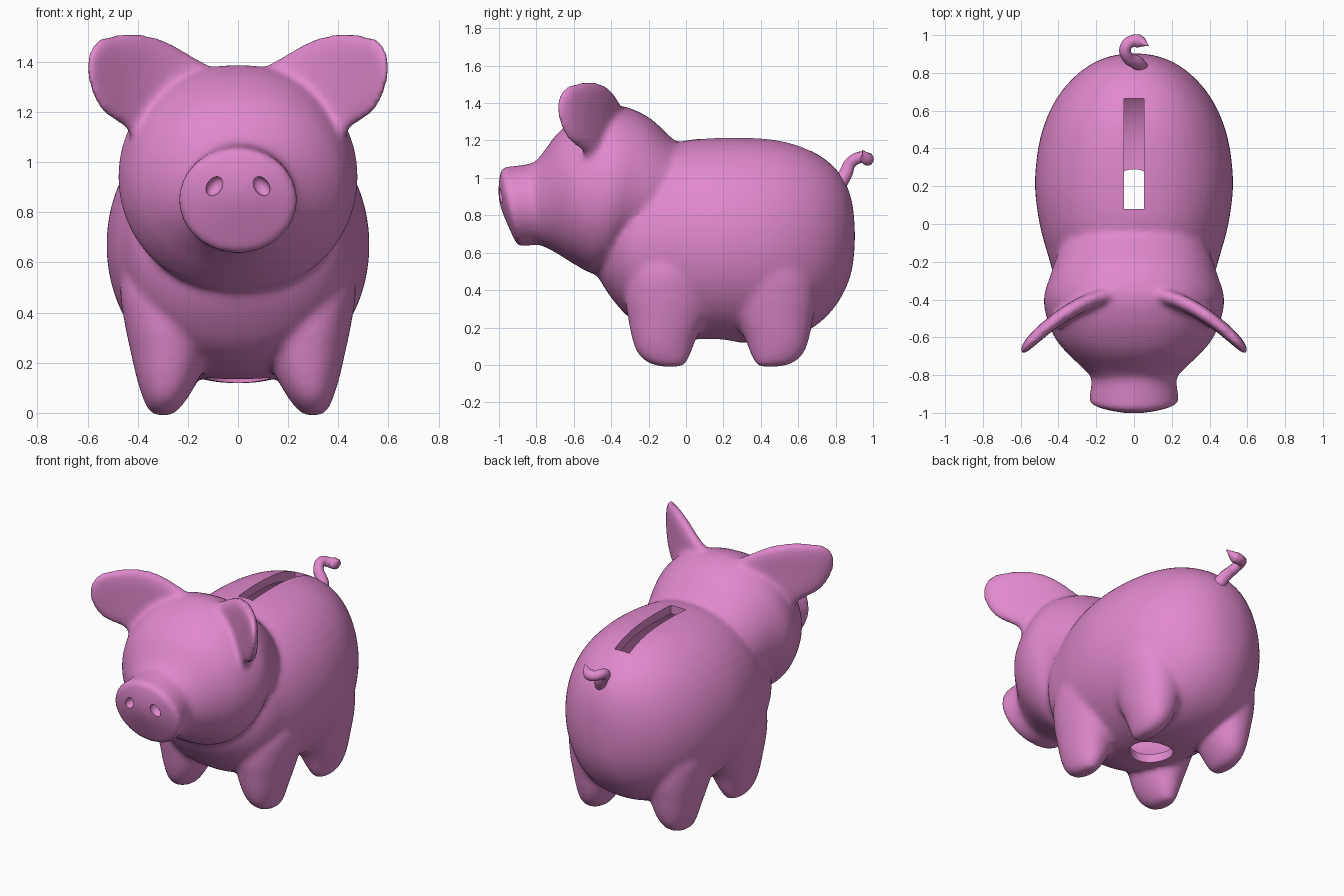
import bpy, bmesh
from math import sin, cos, pi, radians
from mathutils import Vector

if "Cube" in bpy.data.objects:
    bpy.data.objects.remove(bpy.data.objects["Cube"])

pink = bpy.data.materials.new("pink_glaze")
pink.diffuse_color = (0.75, 0.25, 0.61, 1)
pink.use_nodes = True
pink.node_tree.nodes["Principled BSDF"].inputs["Base Color"].default_value = pink.diffuse_color


def spline(rows, steps, closed=False):
    """Catmull-Rom interpolation through rows of numbers."""
    n, out = len(rows), []
    pick = (lambda i: rows[i % n]) if closed else (lambda i: rows[max(0, min(n - 1, i))])
    for i in range(n if closed else n - 1):
        quad = [pick(i + k) for k in (-1, 0, 1, 2)]
        for s in range(steps):
            t = s / steps
            out.append([0.5 * (2 * b + (c - a) * t + (2 * a - 5 * b + 4 * c - d) * t * t
                               + (3 * b - a - 3 * c + d) * t ** 3) for a, b, c, d in zip(*quad)])
    return out if closed else out + [list(rows[-1])]


def ring(row, power=0.9, segs=48):
    """Oval through two side-view points (y, z) with a half width and x centre."""
    ty, tz, by, bz, hw, xc = row
    pts = []
    for i in range(segs):
        c, s = cos(2 * pi * i / segs), sin(2 * pi * i / segs)
        x = xc + hw * abs(s) ** power * (1 if s >= 0 else -1)
        pts.append(Vector((x, (ty + by) / 2 + c * (ty - by) / 2, (tz + bz) / 2 + c * (tz - bz) / 2)))
    return pts


def loft(bm, rings):
    loops = [[bm.verts.new(p) for p in r] for r in rings]
    n = len(loops[0])
    for a, b in zip(loops, loops[1:]):
        for i in range(n):
            bm.faces.new((a[i], a[(i + 1) % n], b[(i + 1) % n], b[i]))
    bm.faces.new(loops[0])
    bm.faces.new(loops[-1])


def finish(bm, name):
    bmesh.ops.recalc_face_normals(bm, faces=bm.faces[:])
    me = bpy.data.meshes.new(name)
    bm.to_mesh(me)
    bm.free()
    ob = bpy.data.objects.new(name, me)
    bpy.context.collection.objects.link(ob)
    return ob


def cut(ob, cutter):
    cutter.hide_render = True
    m = ob.modifiers.new("cut", "BOOLEAN")
    m.operation, m.solver, m.object = "DIFFERENCE", "EXACT", cutter


def bake(ob, angle=40):
    bpy.ops.object.select_all(action="DESELECT")
    ob.select_set(True)
    bpy.context.view_layer.objects.active = ob
    bpy.ops.object.convert(target="MESH")
    ob = bpy.context.view_layer.objects.active
    ob.data.materials.clear()
    ob.data.materials.append(pink)
    bpy.ops.object.shade_smooth_by_angle(angle=radians(angle))


# Torso rings: y, top z, bottom z, half width
torso = [(-.47, .75, .47, .2), (-.40, .9, .36, .32), (-.3, 1.05, .25, .41), (-.15, 1.15, .17, .46),
         (0, 1.2, .137, .5), (.2, 1.217, .123, .525), (.4, 1.213, .118, .508), (.55, 1.19, .14, .467),
         (.68, 1.14, .2, .40), (.78, 1.07, .29, .315), (.85, .98, .40, .22), (.89, .86, .52, .12),
         (.903, .72, .66, .03)]
torso_rings = [ring((y, t, y, b, w, 0)) for y, t, b, w in spline(torso, 4)]
bm = bmesh.new()
loft(bm, torso_rings)

# Head: top y/z, bottom y/z, half width, x centre
head = [(-.84, 1.07, -.84, .65, .21, 0), (-.80, 1.093, -.80, .648, .235, 0), (-.75, 1.155, -.74, .623, .29, 0),
        (-.695, 1.23, -.68, .59, .35, 0), (-.62, 1.295, -.6, .54, .415, 0), (-.5, 1.36, -.5, .488, .462, 0),
        (-.36, 1.388, -.42, .5, .478, 0), (-.2, 1.325, -.36, .55, .445, 0),
        (-.06, 1.2, -.25, .6, .40, 0), (.1, 1.1, 0, .65, .3, 0)]
loft(bm, [ring(r) for r in spline(head, 4)])

# Snout with a domed, tilted face
snout = [(-.68, 1.07, -.68, .66, .19, 0), (-.76, 1.085, -.76, .65, .215, 0), (-.85, 1.073, -.83, .638, .225, 0),
         (-.93, 1.062, -.88, .638, .234, 0), (-.97, 1.058, -.895, .636, .238, 0),
         (-.988, 1.045, -.907, .648, .23, 0), (-.996, 1.01, -.927, .69, .19, 0),
         (-1.003, .94, -.967, .78, .10, 0), (-1.0, .88, -.99, .84, .025, 0)]
loft(bm, [ring(r, 1) for r in spline(snout, 4)])

# Legs: one profile mirrored left/right and front/back, swelling into the flanks
leg = [(-.13, -.01, -.02, -.01, .03, .30), (-.2, .01, 0, .01, .058, .298),
       (-.257, .06, .025, .06, .09, .29), (-.288, .14, .055, .14, .125, .28),
       (-.31, .25, .11, .25, .155, .275), (-.325, .36, .15, .36, .178, .275),
       (-.31, .5, .17, .5, .19, .28), (-.22, .66, .12, .66, .16, .28)]
for side in (-1, 1):
    for back in (False, True):
        rings = [ring(r) for r in spline(leg, 4)]
        loft(bm, [[Vector((p.x * side, .37 - p.y if back else p.y, p.z)) for p in r] for r in rings])

# Ears: front-view outline (x, z), swept forward towards the tip
ear = [(.08, 1.30), (.12, 1.386), (.19, 1.43), (.29, 1.487), (.40, 1.515), (.51, 1.507), (.578, 1.474),
       (.604, 1.38), (.582, 1.27), (.535, 1.195), (.45, 1.135), (.40, 1.08), (.25, 1.1)]
cx, cz = .37, 1.31
for side in (-1, 1):
    rings = []
    for s, t in ((.3, -1), (.6, -1), (.85, -.85), (.96, -.55), (1, 0), (.96, .55), (.85, .85), (.6, 1), (.3, 1)):
        loop = []
        for x, z in spline(ear, 6, True):
            x, z = cx + s * (x - cx), cz + s * (z - cz)
            loop.append(Vector((x * side, -.36 - .87 * x * x + .045 * t, z)))
        rings.append(loop)
    loft(bm, rings)

# Fuse into one smooth shell
body = finish(bm, "pig_body")
m = body.modifiers.new("fuse", "REMESH")
m.mode, m.voxel_size, m.use_smooth_shade = "VOXEL", .0145, True
m = body.modifiers.new("soften", "SMOOTH")
m.factor, m.iterations = .5, 16

# Hollow inside, coin slot, belly hole and nostrils
bm = bmesh.new()
mid = Vector((0, .2, .67))
loft(bm, [[mid + (p - mid) * .9 for p in r] for r in torso_rings])
cavity = finish(bm, "cavity_cutter")
bpy.ops.mesh.primitive_cube_add(size=1, location=(0, .372, 1.15))
slot = bpy.context.object
slot.name, slot.scale = "slot_cutter", (.106, .585, .5)
bpy.ops.mesh.primitive_cylinder_add(vertices=48, radius=.13, depth=.4, location=(0, .16, .1))
hole = bpy.context.object
hole.name = "hole_cutter"
cutters = [cavity, slot, hole]
for side in (-1, 1):
    bpy.ops.mesh.primitive_uv_sphere_add(segments=24, ring_count=16, radius=1, location=(.093 * side, -.985, .905),
                                         rotation=(0, radians(-35) * side, 0))
    nostril = bpy.context.object
    nostril.name, nostril.scale = "nostril_cutter", (.03, .035, .043)
    cutters.append(nostril)
for c in cutters:
    cut(body, c)
bake(body)

# Curly tail
path = [(.045, .80, .94, 1.4), (.02, .85, 1.015, 1.2), (-.035, .885, 1.085, 1), (-.045, .935, 1.11, 1),
        (-.01, .968, 1.1, 1), (.025, .968, 1.103, 1.15), (.075, .945, 1.147, .1)]
cu = bpy.data.curves.new("tail", "CURVE")
cu.dimensions, cu.bevel_depth, cu.bevel_resolution, cu.use_fill_caps = "3D", .031, 5, True
sp = cu.splines.new("BEZIER")
sp.bezier_points.add(len(path) - 1)
for p, (x, y, z, r) in zip(sp.bezier_points, path):
    p.co, p.radius = (x, y, z), r
    p.handle_left_type = p.handle_right_type = "AUTO"
tail = bpy.data.objects.new("tail", cu)
bpy.context.collection.objects.link(tail)
bake(tail, 60)

for c in cutters:
    bpy.data.objects.remove(c)
